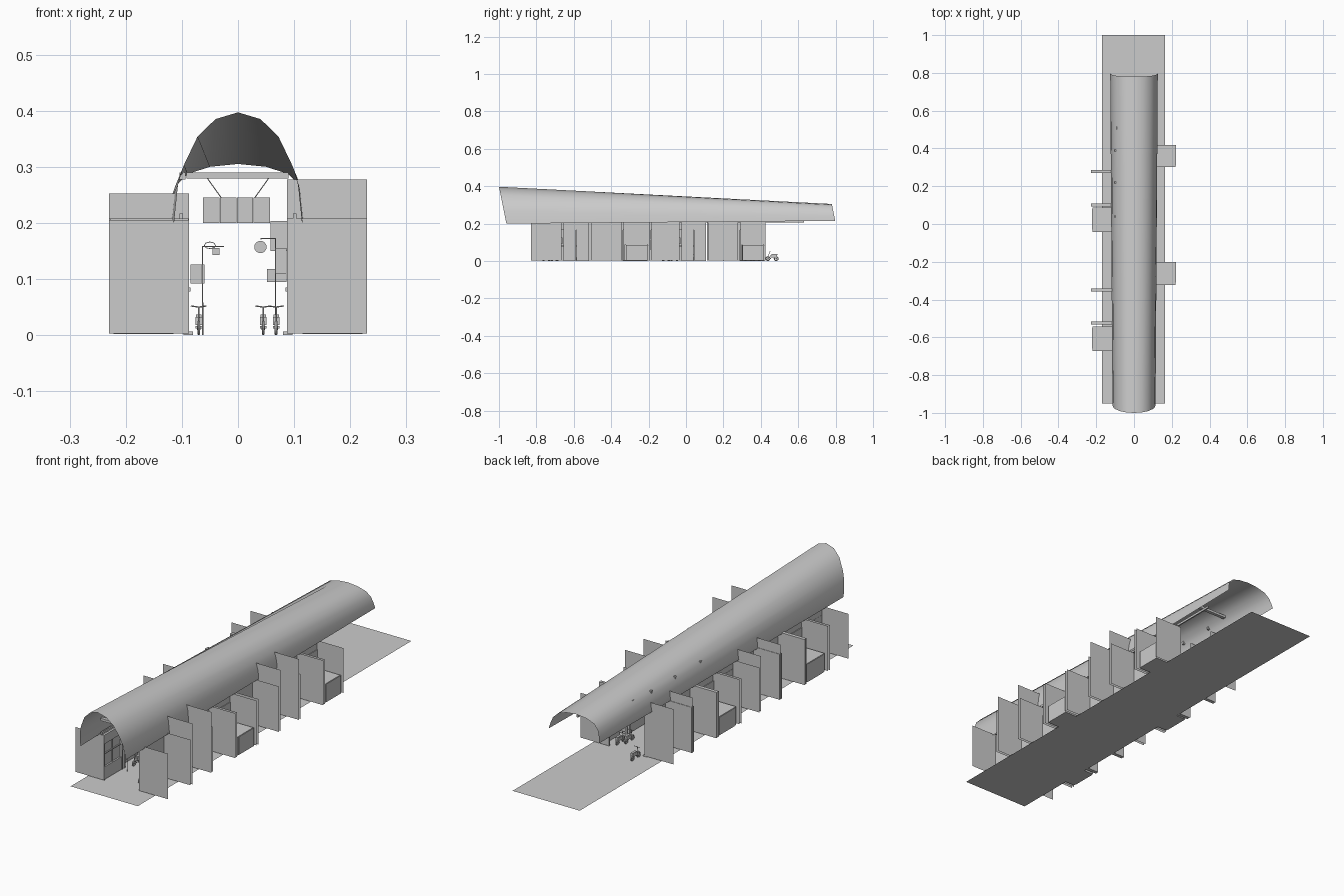
import bpy, bmesh, math
from mathutils import Vector

if "Cube" in bpy.data.objects:
    bpy.data.objects.remove(bpy.data.objects["Cube"])


def make(name, verts, faces):
    me = bpy.data.meshes.new(name)
    me.from_pydata(verts, [], faces)
    ob = bpy.data.objects.new(name, me)
    bpy.context.collection.objects.link(ob)
    return ob


def box(name, x0, x1, y0, y1, z0, z1):
    v = [(x, y, z) for x in (x0, x1) for y in (y0, y1) for z in (z0, z1)]
    f = [(0, 1, 3, 2), (4, 6, 7, 5), (0, 4, 5, 1), (2, 3, 7, 6), (0, 2, 6, 4), (1, 5, 7, 3)]
    return make(name, v, f)


def rod(name, pts, r=0.001, cyclic=False):
    cu = bpy.data.curves.new(name, 'CURVE')
    cu.dimensions = '3D'
    cu.bevel_depth, cu.bevel_resolution = r, 1
    sp = cu.splines.new('POLY')
    sp.points.add(len(pts) - 1)
    for p, c in zip(sp.points, pts):
        p.co = (*c, 1)
    sp.use_cyclic_u = cyclic
    ob = bpy.data.objects.new(name, cu)
    bpy.context.collection.objects.link(ob)
    return ob


def disc(name, loc, r, depth, axis):
    rot = {'x': (0, math.pi / 2, 0), 'y': (math.pi / 2, 0, 0), 'z': (0, 0, 0)}[axis]
    bpy.ops.mesh.primitive_cylinder_add(vertices=16, radius=r, depth=depth, location=loc, rotation=rot)
    bpy.context.object.name = name


# street slab
make("street", [(-.17, -.95, 0), (.165, -.95, 0), (.165, 1, 0), (-.17, 1, 0)], [(0, 1, 2, 3)])

# tapered vaulted canopy, lofted from front arch to back arch
front = [(0, .397), (.04, .385), (.072, .354), (.096, .304), (.107, .268), (.114, .2)]
back = [(0, .305), (.05, .3), (.09, .287), (.112, .265), (.121, .24), (.126, .215)]


def full(p):
    return [(-x, z) for x, z in p[:0:-1]] + p


A = [(x, -1 + .2 * (.397 - z), z) for x, z in full(front)]
B = [(x, .78 + .2 * (.305 - z), z) for x, z in full(back)]
n = len(A)
canopy = make("vault_canopy", A + B, [(i, i + 1, n + i + 1, n + i) for i in range(n - 1)])
bpy.context.view_layer.objects.active = canopy
canopy.select_set(True)
bpy.ops.object.shade_smooth_by_angle(angle=math.radians(40))

# cross beams and eaves rails under the canopy
for y in (-.85, -.4, .05, .5):
    box("cross_beam", -.092, .09, y, y + .015, .279, .29)
for s in (-1, 1):
    box("eaves_rail", s * .098, s * .104, -.83, .63, .207, .217)


def side_wall(s, y, h, x0=.087):
    make("shop_side_wall", [(s * x0, y, .003), (s * .23, y, .003), (s * .23, y, h), (s * x0, y, h)], [(0, 1, 2, 3)])


# shopfront: one of four styles between two side walls
def shop(s, y0, y1, style):
    h = (.208, .252, .205, .205)[style]
    if s > 0 and style == 1:
        h = .277
    a, b = y0 + .006, y1 - .006
    side_wall(s, a, h)
    side_wall(s, b, h)

    def bx(name, xa, xb, ya, yb, za, zb):
        box(name, s * xa, s * xb, ya, yb, za, zb)
    bx("facade_post", .087, .097, a, a + .006, .003, .205)
    bx("facade_post", .087, .097, b - .006, b, .003, .205)
    bx("shop_lintel", .088, .098, a, b, .165, .205)
    m = (a + b) / 2
    if style == 0:      # rolling shutter
        bx("shutter", .095, .098, a, b, .003, .165)
        for k in range(8):
            bx("shutter_slat", .093, .095, a + .006, b - .006, .02 + k * .018, .024 + k * .018)
    elif style == 1:    # glazed double doors
        for c in (a + .006, m + .001):
            w = m - a - .008
            bx("door_leaf", .097, .1, c, c + w, .003, .165)
            bx("door_handle", .093, .097, c + w * .45, c + w * .55, .06, .09)
        bx("door_step", .08, .097, a, b, 0, .006)
    elif style == 2:    # window over a low wall with a sign board
        bx("low_wall", .09, .1, a, b, .003, .06)
        bx("window_pane", .097, .099, a, b, .06, .165)
        bx("window_bar", .092, .097, m - .002, m + .002, .06, .165)
        bx("window_bar", .092, .097, a, b, .115, .119)
    else:               # open stall with deep counter
        bx("stall_counter", .12, .22, a + .012, b - .012, .002, .085)
        bx("stall_shutter", .098, .101, a, b, .085, .165)
        bx("stall_ledge", .085, .12, a + .012, b - .012, .078, .085)


ys_right = [-.835, -.66, -.512, -.34, -.19, -.03, .112, .285, .43]
ys_left = [-.835, -.69, -.525, -.35, -.2, -.06, .105, .277, .425]
for i in range(8):
    shop(1, ys_right[i], ys_right[i + 1], i % 4)
    shop(-1, ys_left[i], ys_left[i + 1], (i + 2) % 4)
# stall counters keep their exact footprint past the shop walls
for y in (-.31, .31):
    box("counter_block", .115, .222, y, y + .108, .002, .083)
for y in (-.66, -.03):
    box("counter_block", -.222, -.115, y, y + .11, .002, .083)

# thick piers on the left row
for y in (-.525, -.35, .1, .277):
    box("shop_pier", -.228, -.088, y - .008, y + .008, .003, .208)

# projecting signs and air-conditioning boxes
for y in (-.6, .03):
    box("projecting_sign", .068, .086, y, y + .006, .11, .155)
    box("hanging_sign", .058, .088, y + .1, y + .106, .15, .203)
    box("cooling_unit", -.085, -.06, y - .1, y - .06, .092, .126)
    box("wall_cabinet", .052, .086, y + .18, y + .22, .095, .118)

# hanging banner with four boards on wires
for i in range(4):
    x = -.062 + i * .03
    box("banner_board", x, x + .029, -.4, -.394, .2, .245)
for s in (-1, 1):
    rod("banner_wire", [(s * .03, -.396, .245), (s * .055, -.394, .28)])

# street lamps with curled brackets
for y in (-.7, -.25, .2):
    rod("lamp_pole", [(-.063, y, 0), (-.063, y, .158), (-.025, y, .158)], .0012)
    rod("lamp_scroll", [(-.05 + .01 * math.cos(t * .8), y, .16 + .006 * math.sin(t * .8)) for t in range(8)], .0008, True)
    box("lamp_lantern", -.045, -.033, y - .006, y + .006, .143, .155)
    rod("sign_pole", [(.067, y + .1, 0), (.067, y + .1, .172), (.04, y + .1, .172)], .0012)
    disc("round_sign", (.04, y + .1, .157), .011, .003, 'y')

# roof pegs poking through the canopy on the left
for y in (.04, .22, .39):
    box("roof_peg", -.104, -.094, y - .005, y + .005, .277, .29)


# parked motor scooters
def scooter(x, y):
    for dy in (-.022, .022):
        bpy.ops.mesh.primitive_torus_add(major_segments=16, minor_segments=6, major_radius=.010, minor_radius=.003,
                                         location=(x, y + dy, .013), rotation=(0, math.pi / 2, 0))
        bpy.context.object.name = "scooter_wheel"
        disc("scooter_hub", (x, y + dy, .013), .004, .006, 'x')
    box("scooter_body", x - .006, x + .006, y - .008, y + .026, .018, .032)
    box("scooter_seat", x - .005, x + .005, y - .002, y + .028, .032, .037)
    rod("scooter_fork", [(x, y - .022, .013), (x, y - .013, .05)], .0015)
    rod("scooter_handlebar", [(x - .014, y - .01, .052), (x, y - .013, .05), (x + .014, y - .01, .052)], .0013)
    box("scooter_footboard", x - .006, x + .006, y - .018, y - .006, .012, .016)


for y in (-.74, -.1, .34):
    scooter(.045, y)
    scooter(.068, y + .03)
    scooter(-.07, y + .12)
